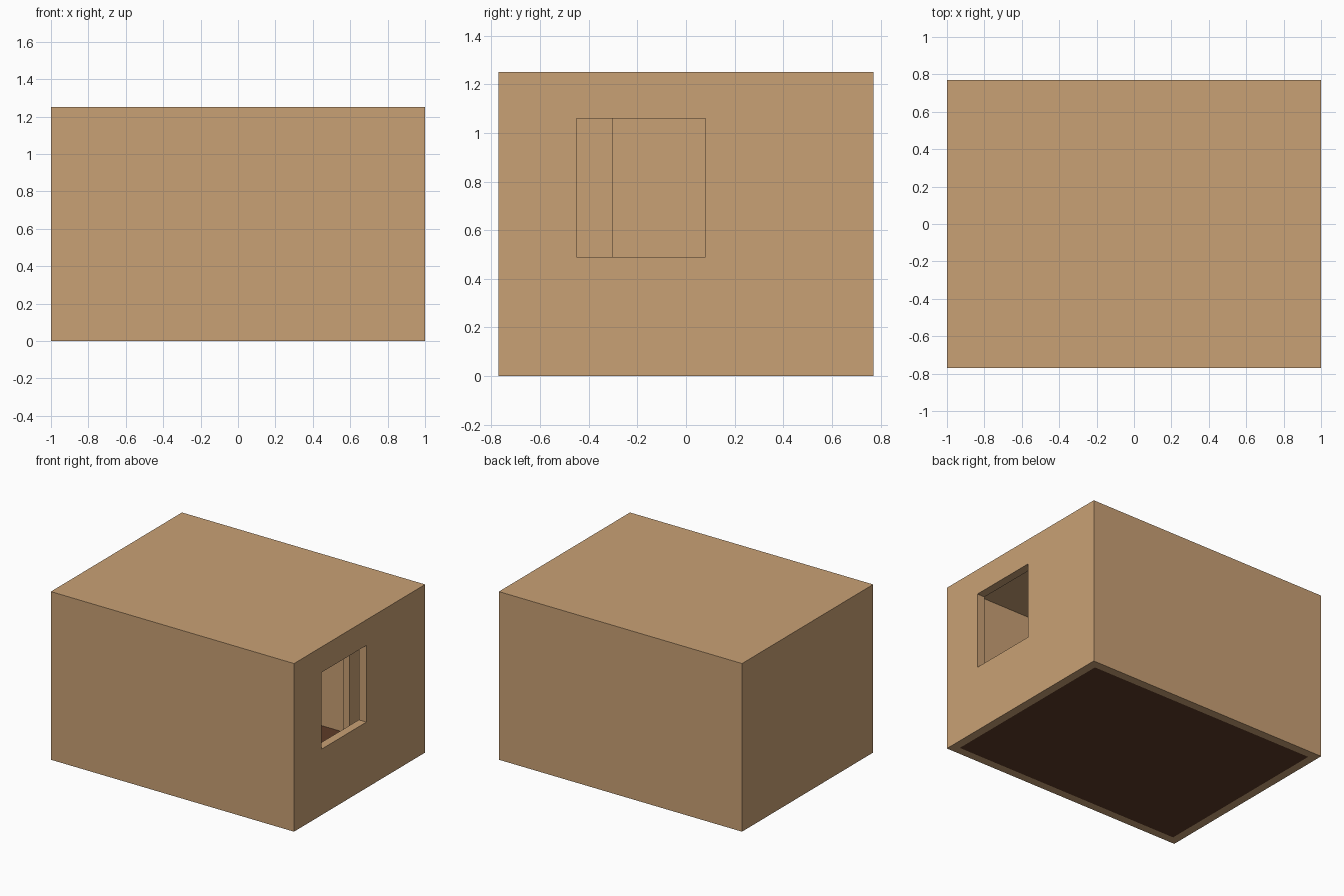
import bpy

if "Cube" in bpy.data.objects:
    bpy.data.objects.remove(bpy.data.objects["Cube"])

X, Y, H, T = 1.0, 0.77, 1.25, 0.062   # half width, half depth, height, wall thickness


def material(name, color):
    m = bpy.data.materials.new(name)
    m.diffuse_color = (*color, 1)
    m.use_nodes = True
    m.node_tree.nodes["Principled BSDF"].inputs["Base Color"].default_value = m.diffuse_color
    return m


def box(name, lo, hi, mat=None):
    size = [b - a for a, b in zip(lo, hi)]
    mid = [(a + b) / 2 for a, b in zip(lo, hi)]
    bpy.ops.mesh.primitive_cube_add(size=1, location=mid)
    ob = bpy.context.object
    ob.name = name
    ob.scale = size
    bpy.ops.object.transform_apply(location=False, rotation=False, scale=True)
    if mat:
        ob.data.materials.append(mat)
    return ob


def cut(ob, cutter):
    cutter.hide_render = True
    cutter.hide_viewport = True
    cutter.display_type = 'WIRE'
    mod = ob.modifiers.new(cutter.name, 'BOOLEAN')
    mod.operation = 'DIFFERENCE'
    mod.solver = 'EXACT'
    mod.object = cutter


tan = material("plaster", (0.584, 0.356, 0.178))
brown = material("dark_floor", (0.112, 0.044, 0.021))

# Shell: four walls and a thin roof, hollow and open below
shell = box("room_walls", (-X, -Y, 0), (X, Y, H), tan)
cut(shell, box("interior_cutter", (-X + T, -Y + T, -0.2), (X - T, Y - T, H - 0.01)))

# Window opening in the right wall
cut(shell, box("window_cutter", (X - 0.15, -0.45, 0.49), (X + 0.15, 0.08, 1.06)))

# Floor panel flush with the wall bottoms
box("floor", (-X + T, -Y + T, 0), (X - T, Y - T, 0.008), brown)

# Inner partitions glimpsed through the window
top = H - 0.01
box("main_partition", (0.10, -0.305, 0.008), (0.16, Y - T, top), tan)
box("short_partition", (0.55, 0.45, 0.008), (0.60, Y - T, top), tan)
